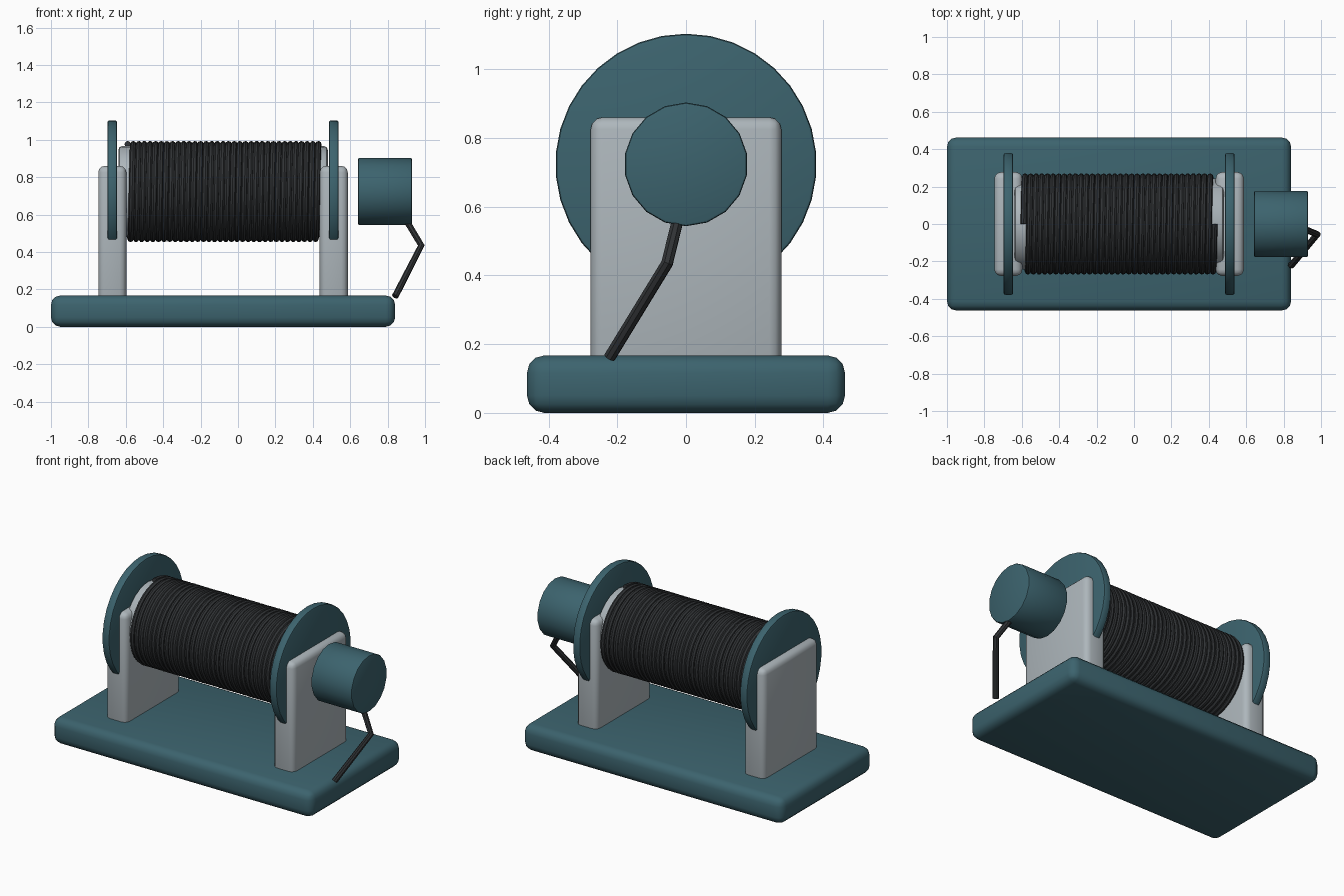
import bpy
from math import pi, sin, cos, radians

if "Cube" in bpy.data.objects:
    bpy.data.objects.remove(bpy.data.objects["Cube"])


def material(name, color):
    m = bpy.data.materials.new(name)
    m.diffuse_color = (*color, 1)
    m.use_nodes = True
    m.node_tree.nodes["Principled BSDF"].inputs["Base Color"].default_value = m.diffuse_color
    return m


TEAL = material("teal_paint", (0.045, 0.125, 0.155))
GREY = material("light_grey", (0.42, 0.47, 0.50))
DARK = material("dark_wire", (0.03, 0.033, 0.036))
AXIS_Z = 0.723   # height of the drum axis
MID_X = -0.08    # middle of base and drum


def finish(ob, name, mat, bevel=0.0, segments=3):
    ob.name = name
    ob.data.materials.append(mat)
    if bevel:
        mod = ob.modifiers.new("Bevel", 'BEVEL')
        mod.width, mod.segments = bevel, segments
        mod.limit_method = 'ANGLE'
        mod.angle_limit = radians(40)
        bpy.ops.object.modifier_apply(modifier=mod.name)
    bpy.ops.object.shade_smooth_by_angle(angle=radians(30))
    return ob


def box(name, size, loc, mat, bevel):
    bpy.ops.mesh.primitive_cube_add(size=1, location=loc)
    ob = bpy.context.object
    ob.scale = size
    bpy.ops.object.transform_apply(location=False, rotation=False, scale=True)
    return finish(ob, name, mat, bevel)


def x_cylinder(name, x0, x1, radius, sides, mat, bevel):
    bpy.ops.mesh.primitive_cylinder_add(
        vertices=sides, radius=radius, depth=x1 - x0,
        location=((x0 + x1) / 2, 0, AXIS_Z), rotation=(0, pi / 2, 0))
    ob = bpy.context.object
    # a corner of the polygon points straight up
    bpy.ops.object.transform_apply(location=False, rotation=True, scale=False)
    ob.rotation_euler.x = pi / 2 if sides % 4 else 0
    return finish(ob, name, mat, bevel, 2)


def wire(name, points, radius, mat, resolution=2):
    cu = bpy.data.curves.new(name, 'CURVE')
    cu.dimensions = '3D'
    cu.bevel_depth, cu.bevel_resolution = radius, resolution
    cu.use_fill_caps = True
    sp = cu.splines.new('POLY')
    sp.points.add(len(points) - 1)
    for p, co in zip(sp.points, points):
        p.co = (*co, 1)
    ob = bpy.data.objects.new(name, cu)
    bpy.context.collection.objects.link(ob)
    bpy.ops.object.select_all(action='DESELECT')
    ob.select_set(True)
    bpy.context.view_layer.objects.active = ob
    bpy.ops.object.convert(target='MESH')
    return finish(bpy.context.object, name, mat)


# Base plate
box("base_plate", (1.84, 0.925, 0.167), (MID_X, 0, 0.0835), TEAL, 0.05)

# Upright supports and end flanges
for side, s in (("left", -1), ("right", 1)):
    x = MID_X + s * 0.592
    box(side + "_support", (0.15, 0.555, 0.76), (x, 0, 0.48), GREY, 0.035)
    x_cylinder(side + "_flange", x - 0.026, x + 0.026, 0.38, 34, TEAL, 0.01)

# Drum core
x_cylinder("drum_core", MID_X - 0.56, MID_X + 0.56, 0.243, 32, GREY, 0.02)

# Cable wound around the drum
TURNS, STEPS, R, HALF = 34, 32, 0.254, 0.51
n = TURNS * STEPS
wire("wound_cable",
     [(MID_X - HALF + 2 * HALF * i / n,
       R * sin(2 * pi * i / STEPS),
       AXIS_Z + R * cos(2 * pi * i / STEPS)) for i in range(n + 1)],
     0.0165, DARK)

# Motor housing
x_cylinder("motor_housing", 0.642, 0.93, 0.18, 18, TEAL, 0.008)

# Bent power lead from the motor to the base
wire("power_lead",
     [(0.845, 0, 0.66), (0.98, -0.055, 0.435), (0.84, -0.222, 0.162)],
     0.018, DARK)
